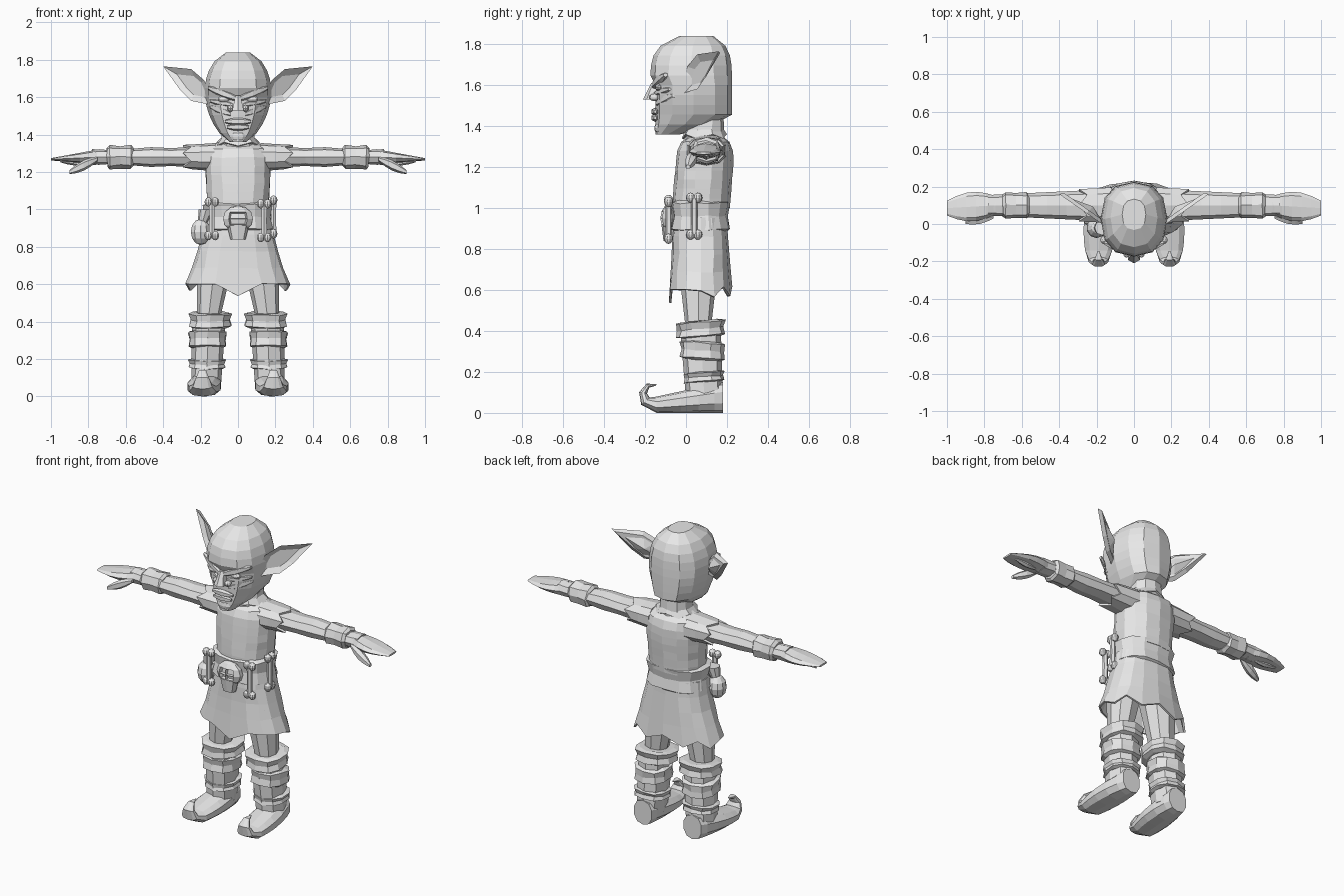
import bpy, bmesh, math, random
from mathutils import Vector

random.seed(4)
if "Cube" in bpy.data.objects:
    bpy.data.objects.remove(bpy.data.objects["Cube"])

GREY = (.8, .8, .8, 1)
BODY_Y, ARM_Y, ARM_Z = .07, .1, 1.28

grey = bpy.data.materials.new("plain_grey")
grey.use_nodes = True
grey.diffuse_color = GREY
grey.node_tree.nodes["Principled BSDF"].inputs["Base Color"].default_value = GREY


def mix(start, end, t):
    return start + (end - start) * t


def taper(start, end):
    """Cross-section that changes evenly: centre a, centre b, radius a, radius b."""
    return lambda t: [mix(p, q, t) for p, q in zip(start, end)]


def finish(name, bm, mirror=False, shell=0):
    """Turn a bmesh into a flat shaded object, optionally thickened or mirrored."""
    bmesh.ops.recalc_face_normals(bm, faces=bm.faces)
    mesh = bpy.data.meshes.new(name)
    bm.to_mesh(mesh)
    bm.free()
    mesh.materials.append(grey)
    part = bpy.data.objects.new(name, mesh)
    bpy.context.scene.collection.objects.link(part)
    if shell:
        part.modifiers.new("thickness", "SOLIDIFY").thickness = shell
    if mirror:
        part.modifiers.new("mirror", "MIRROR").use_mirror_merge = False


def skin(name, axis, rows, sides=8, mirror=False, hem=None, shell=0, jitter=0):
    """Skin rings of (position, section, tilt); a hem leaves the last ring open and ragged."""
    main = "xyz".index(axis)
    across, along = [i for i in range(3) if i != main]
    bm = bmesh.new()
    rings = []
    for position, (ca, cb, ra, rb), tilt in rows:
        ring = []
        for i in range(sides):
            angle = math.tau * i / sides - math.pi / 2
            c, s = math.cos(angle), math.sin(angle)
            offset = rb * math.copysign(abs(s) ** .85, s)
            point = Vector()
            point[across] = ca + ra * math.copysign(abs(c) ** .85, c)
            point[along] = cb + offset * math.cos(tilt)
            point[main] = position + offset * math.sin(tilt)
            for k in range(3):
                point[k] += random.uniform(-jitter, jitter)
            ring.append(bm.verts.new(point))
        rings.append(ring)
    for ring, following in zip(rings, rings[1:]):
        for i in range(sides):
            j = (i + 1) % sides
            bm.faces.new((ring[i], ring[j], following[j], following[i]))
    bm.faces.new(rings[0])
    if hem:
        for i, vert in enumerate(rings[-1]):
            vert.co[main] += hem(i)
    else:
        bm.faces.new(rings[-1])
    finish(name, bm, mirror, shell)


def loft(name, axis, start, end, section, steps=4, **options):
    rows = [(mix(start, end, k / steps), section(k / steps), 0) for k in range(steps + 1)]
    skin(name, axis, rows, **options)


def band(name, axis, low, high, centre, radii, tilt=0, **options):
    """Cuff with turned-in edges and a slightly pinched middle."""
    rows = []
    for t, scale in ((0, .8), (.1, 1), (.5, .93), (.9, 1), (1, .8)):
        section = (*centre, radii[0] * scale, radii[1] * scale)
        rows.append((mix(low, high, t), section, tilt))
    skin(name, axis, rows, jitter=.004, **options)


def spindle(name, start, end, radius, mirror=True):
    """Lump between two points that thins out at both ends."""
    def section(t):
        size = radius * mix(.4, 1, math.sin(math.pi * t))
        return mix(start[1], end[1], t), mix(start[2], end[2], t), size, size
    loft(name, "x", start[0], end[0], section, sides=6, mirror=mirror)


def blob(name, centre, radii, mirror=False, dent=None):
    bm = bmesh.new()
    bmesh.ops.create_uvsphere(bm, u_segments=10, v_segments=6, radius=1)
    bmesh.ops.scale(bm, verts=bm.verts, vec=radii)
    if dent:
        chosen = [f for f in bm.faces if dent(f.calc_center_median())]
        bmesh.ops.inset_individual(bm, faces=chosen, thickness=.006, depth=-.02)
    bmesh.ops.translate(bm, verts=bm.verts, vec=centre)
    finish(name, bm, mirror)


# Head and neck
def head_section(chin_to_crown):
    t = mix(.02, .98, chin_to_crown)
    crown = t ** 10
    front = (-.15 if t < .52 else -.175) * (1 - crown)
    back = min(.225, t * 1.7 - .06) * (1 - crown / 2)
    width = .178 * math.sin(math.pi * t ** 1.2) ** .4
    return 0, (front + back) / 2, width, (back - front) / 2


loft("head", "z", 1.36, 1.84, head_section, steps=10, sides=12)
loft("neck", "z", 1.32, 1.5, taper((0, .09, .1, .1), (0, .1, .08, .08)), sides=10)

# Face
loft("nose", "z", 1.61, 1.53, taper((0, -.15, .015, .02), (0, -.17, .035, .04)), sides=6)
blob("nostril", (.04, -.155, 1.54), (.018, .025, .018), mirror=True)
blob("eye", (.075, -.13, 1.59), (.035, .02, .018), mirror=True)
blob("chin", (0, -.13, 1.39), (.045, .025, .03))
spindle("brow", (0, -.16, 1.59), (.16, -.1, 1.65), .025)
spindle("eye_bag", (.03, -.15, 1.56), (.15, -.08, 1.58), .018)
spindle("cheek", (.04, -.14, 1.51), (.15, -.06, 1.55), .025)
spindle("upper_lip", (-.07, -.15, 1.47), (.07, -.15, 1.47), .02, mirror=False)
spindle("lower_lip", (-.06, -.15, 1.44), (.06, -.15, 1.44), .02, mirror=False)


# Ears: a rimmed bowl with a ridged back
def ear_point(x, z, behind=0):
    return bm.verts.new((x, x * .7 - .12 + behind, z))


bm = bmesh.new()
rim = [ear_point(x, z) for x, z in ((.15, 1.62), (.18, 1.69), (.25, 1.75), (.4, 1.765),
                                   (.31, 1.64), (.25, 1.58), (.15, 1.56))]
bowl = bm.faces.new(rim)
ridge = ear_point(.22, 1.66, behind=.06)
for vert, neighbour in zip(rim, rim[1:] + rim[:1]):
    bm.faces.new((vert, neighbour, ridge))
bmesh.ops.recalc_face_normals(bm, faces=bm.faces)
bmesh.ops.inset_individual(bm, faces=[bowl], thickness=.02, depth=-.02)
finish("ear", bm, mirror=True)


# Shirt with ragged sleeves and collar
def shirt_section(t):
    t *= .98
    return 0, mix(.075, .1, t), mix(.165, .185, t) * (1 - t ** 12) ** .5, .14 * (1 - t ** 8) ** .5


loft("shirt", "z", 1, 1.37, shirt_section, steps=8, sides=14, jitter=.003)
loft("sleeve", "x", .12, .27, taper((ARM_Y, ARM_Z, .1, .075), (ARM_Y, ARM_Z, .09, .065)),
     steps=2, sides=10, mirror=True, shell=.012, hem=lambda i: .025 if i % 2 else -.02)
loft("collar", "z", 1.39, 1.35, taper((0, .09, .085, .09), (0, .09, .12, .11)),
     steps=1, sides=10, shell=.01, hem=lambda i: .01 if i % 2 else -.01)

# Arms, bracers and hands
loft("arm", "x", .15, .78, lambda t: (ARM_Y, ARM_Z, mix(.085, .055, t),
                                      mix(.058, .038, t) + .005 * math.cos(t * 12)),
     steps=6, mirror=True)
band("bracer", "x", .56, .7, (ARM_Y, ARM_Z), (.072, .064), mirror=True)
loft("hand", "x", .74, 1, lambda t: (mix(ARM_Y, .085, t), mix(ARM_Z, 1.268, t),
                                     mix(.05, .04, t) + .034 * math.sin(math.pi * t),
                                     mix(.042, .006, t)), steps=5, mirror=True)
spindle("thumb", (.75, .04, 1.27), (.9, .01, 1.2), .028)
spindle("curled_fingers", (.8, ARM_Y, 1.25), (.95, ARM_Y, 1.26), .02)


# Skirt with a pointed front and ragged back, and a wide belt
def skirt_hem(i):
    if i == 0:
        return -.065
    if 5 <= i <= 11:
        return -.03 if i % 2 else .015
    return 0


loft("skirt", "z", .95, .6, lambda t: (0, BODY_Y, .18 + .1 * t ** 1.5, mix(.13, .155, t)),
     sides=16, hem=skirt_hem, shell=.012, jitter=.004)
band("belt", "z", .88, 1.04, (0, BODY_Y), (.19, .148), sides=14)

# Skull buckle with sunken eyes
blob("skull_buckle", (0, -.08, .95), (.085, .045, .07),
     dent=lambda c: c.y < 0 and abs(c.z) < .04 and .02 < abs(c.x) < .06)
loft("skull_jaw", "z", .92, .84, taper((0, -.08, .06, .04), (0, -.08, .04, .03)), steps=2)


# Bones hanging from the belt
def bone(name, x, y, low, sideways):
    high = low + .18
    loft(name + "_shaft", "z", low, high,
         lambda t: (x, y, mix(.015, .02, abs(t - .5)), .015), sides=6)
    for end, z in (("lower", low), ("upper", high)):
        for side in (-1, 1):
            knob = Vector((x, y, z)) + sideways * side * .018
            blob(f"{name}_{end}_knob", knob, (.022, .022, .025))


bone("right_bone", -.14, -.085, .86, Vector((1, 0, 0)))
bone("left_front_bone", .14, -.085, .85, Vector((1, 0, 0)))
bone("left_side_bone", .19, .04, .87, Vector((0, 1, 0)))

# Pouch on the right hip
blob("pouch_bag", (-.2, -.02, .88), (.055, .055, .07))
loft("pouch_neck", "z", .93, 1, taper((-.19, -.02, .025, .025), (-.17, -.02, .04, .04)), steps=2)

# Legs, boot shafts and wrapped bands
loft("thigh", "z", .4, .74, taper((.16, .06, .06, .06), (.12, .06, .1, .1)), mirror=True)
loft("boot_shaft", "z", .07, .42, taper((.17, .09, .08, .09), (.155, .07, .09, .1)), mirror=True)
band("upper_band", "z", .37, .45, (.15, .07), (.118, .122), tilt=.08, sides=10, mirror=True)
band("middle_band", "z", .26, .35, (.163, .08), (.106, .112), tilt=-.08, sides=10, mirror=True)
band("lower_band", "z", .15, .2, (.166, .09), (.104, .1), tilt=.08, sides=10, mirror=True)

# Boots: a sloping foot, then a toe that curls round an arc
rows = []
for t in (0, .12, .35, .6, .8, .95):
    half = mix(.075, .038, t)
    width = .092 * math.sin(math.pi * mix(.15, .8, t)) ** .5
    rows.append((mix(.18, -.16, t), (mix(.17, .19, t), half, width, half), 0))
for t in (.25, .5, .75, 1):
    curl = t * math.pi * 1.1
    rows.append((-.16 - .05 * math.sin(curl),
                 (.19, .09 - .05 * math.cos(curl), mix(.07, .004, t), mix(.035, .004, t)), curl))
skin("boot", "y", rows, sides=10, mirror=True)
